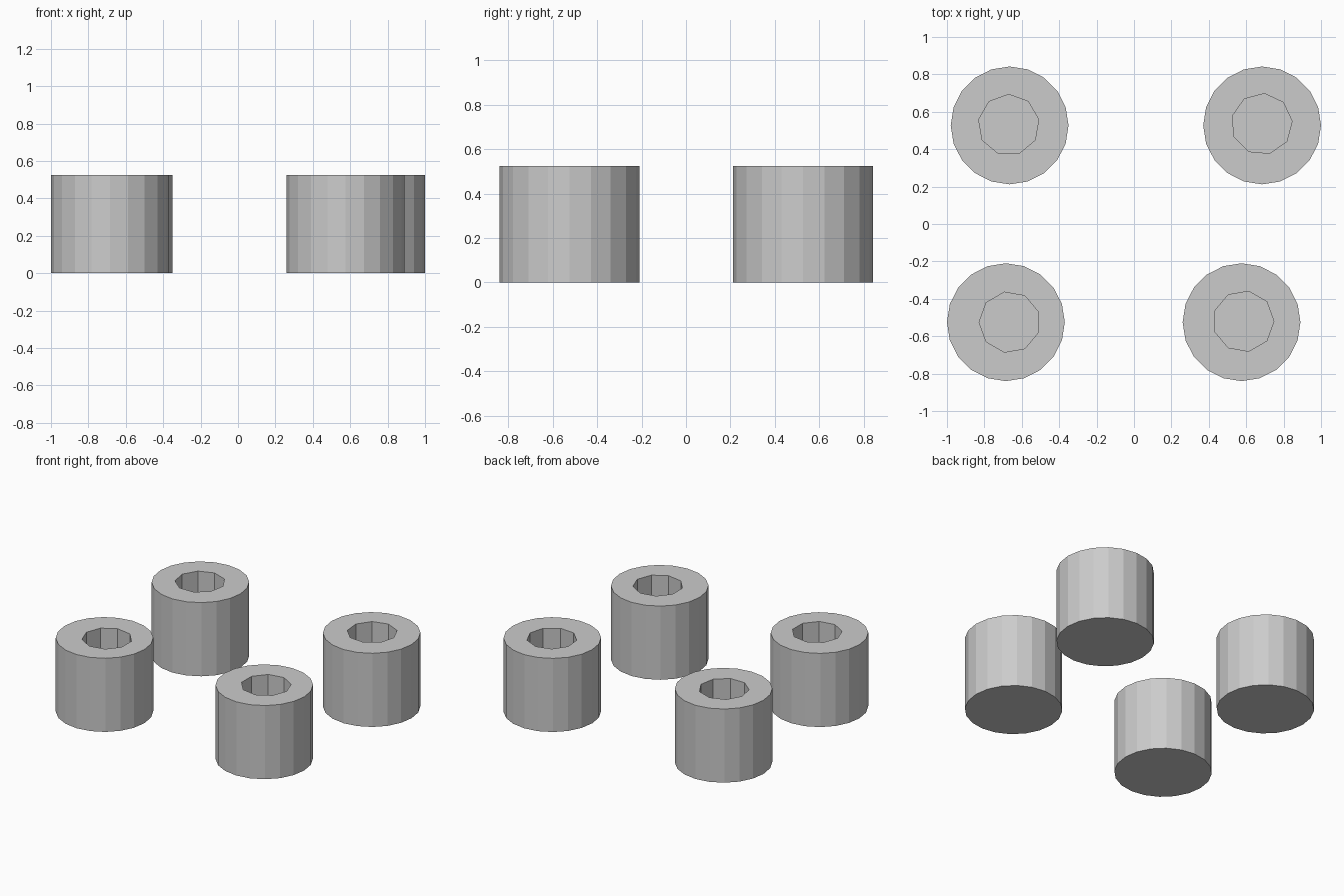
import bpy
from math import radians

if "Cube" in bpy.data.objects:
    bpy.data.objects.remove(bpy.data.objects["Cube"])

HEIGHT, RADIUS = 0.525, 0.315
HOLE_RADIUS, HOLE_DEPTH = 0.163, 0.38


def cylinder(name, sides, radius, z0, z1, x, y, turn):
    bpy.ops.mesh.primitive_cylinder_add(
        vertices=sides, radius=radius, depth=z1 - z0,
        location=(x, y, (z0 + z1) / 2), rotation=(0, 0, radians(turn)))
    obj = bpy.context.object
    obj.name = name
    return obj


def cup(name, centre, hole_centre, hole_turn):
    # Solid 20-sided body
    body = cylinder(name, 20, RADIUS, 0, HEIGHT, *centre, 0)
    # Nine-sided blind socket cut from the top
    cutter = cylinder(name + "_socket_cutter", 9, HOLE_RADIUS,
                      HEIGHT - HOLE_DEPTH, HEIGHT + 0.1, *hole_centre, hole_turn - 90)
    mod = body.modifiers.new("socket", 'BOOLEAN')
    mod.operation = 'DIFFERENCE'
    mod.solver = 'EXACT'
    mod.object = cutter
    bpy.context.view_layer.objects.active = body
    bpy.ops.object.modifier_apply(modifier=mod.name)
    bpy.data.objects.remove(cutter, do_unlink=True)


# Four loosely placed cups; sockets sit slightly off centre
cup("cup_back_left", (-0.665, 0.527), (-0.67, 0.53), 10)
cup("cup_back_right", (0.685, 0.527), (0.683, 0.535), 5)
cup("cup_front_left", (-0.685, -0.525), (-0.665, -0.525), 20)
cup("cup_front_right", (0.575, -0.525), (0.585, -0.52), 0)
